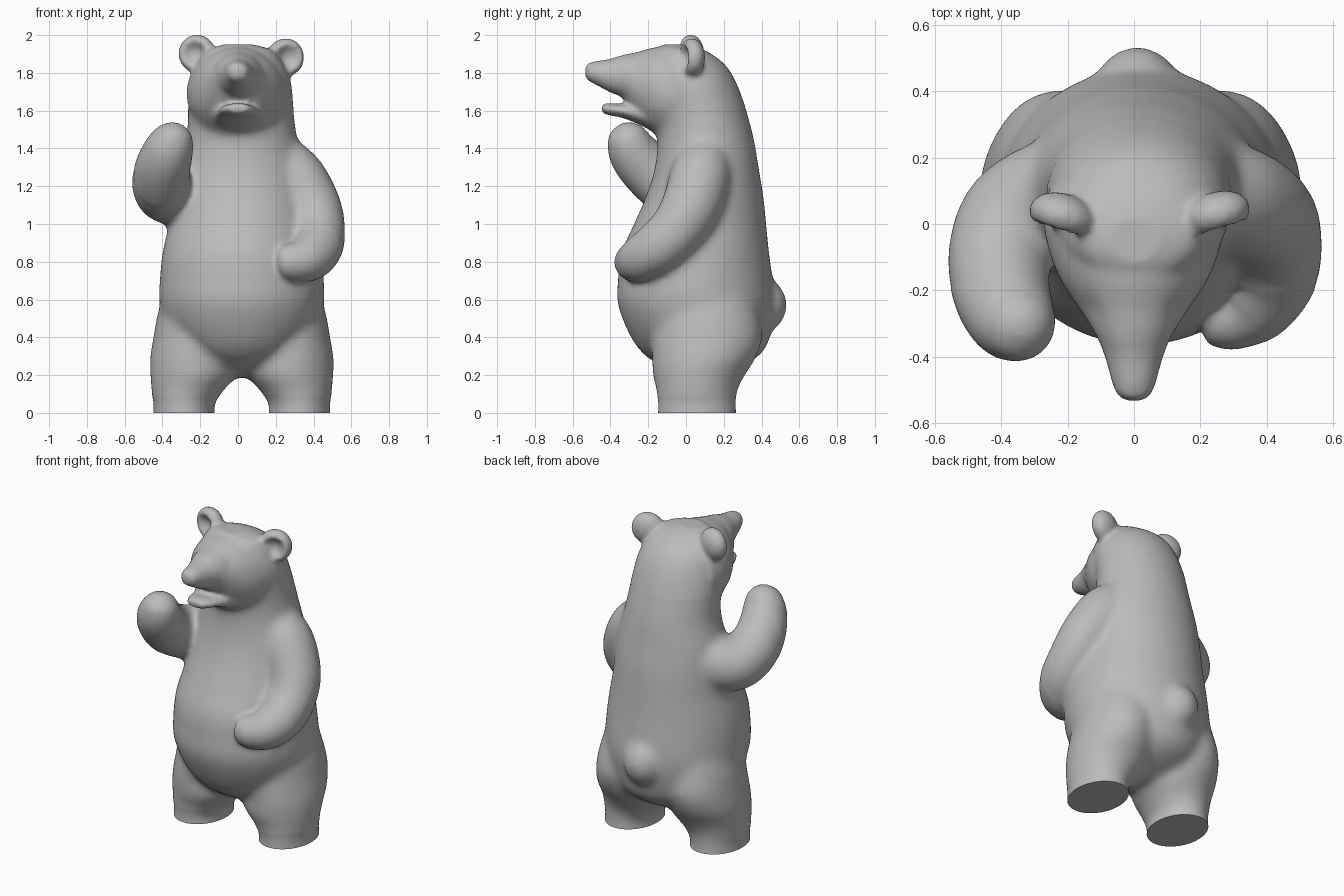
import bpy, bmesh, math
from mathutils import Vector, Matrix

old = bpy.data.objects.get("Cube")
if old:
    bpy.data.objects.remove(old, do_unlink=True)

bm = bmesh.new()
X, Y, Z = Vector((1, 0, 0)), Vector((0, 1, 0)), Vector((0, 0, 1))


def refine(rows, steps=6):
    """Smoothly interpolate between the given sections."""
    out = []
    for i in range(len(rows) - 1):
        a, b, c, d = (rows[min(max(i + k, 0), len(rows) - 1)] for k in (-1, 0, 1, 2))
        for s in range(steps):
            t = s / steps
            out.append([q + 0.5 * t * (r - p + t * (2 * p - 5 * q + 4 * r - w + t * (3 * (q - r) + w - p)))
                        for p, q, r, w in zip(a, b, c, d)])
    return out + [list(rows[-1])]


def loft(sections, sides=64):
    """Skin closed oval sections given as centre and two radius vectors."""
    rings = []
    for centre, u, v in sections:
        angles = [math.tau * k / sides for k in range(sides)]
        rings.append([bm.verts.new(centre + u * math.cos(a) + v * math.sin(a)) for a in angles])
    for low, high in zip(rings, rings[1:]):
        for k in range(sides):
            n = (k + 1) % sides
            bm.faces.new((low[k], low[n], high[n], high[k]))
    bm.faces.new(rings[0][::-1])
    bm.faces.new(rings[-1])


def upright(rows):
    """Sections of height, centre x, centre y, radius x, radius y."""
    loft([(Vector((x, y, z)), X * rx, Y * ry) for z, x, y, rx, ry in refine(rows)])


def forward(rows):
    """Sections of depth, centre height, radius x, radius z."""
    loft([(Vector((0, y, z)), X * rx, Z * rz) for y, z, rx, rz in refine(rows)])


def limb(rows):
    """Round tube along a path of x, y, z, radius."""
    rows = refine(rows)
    points = [Vector(r[:3]) for r in rows]
    side, sections = Vector((0.3, 1, 0.2)), []
    for i, p in enumerate(points):
        along = (points[min(i + 1, len(points) - 1)] - points[max(i - 1, 0)]).normalized()
        side = (side - along * side.dot(along)).normalized()
        sections.append((p, side * rows[i][3], along.cross(side) * rows[i][3]))
    loft(sections)


def ball(centre, size, turn=0.0, cupped=False):
    """Ellipsoid, with an optional hollow in its front face."""
    verts = bmesh.ops.create_uvsphere(bm, u_segments=32, v_segments=24, radius=1)["verts"]
    place = Matrix.Translation(centre) @ Matrix.Rotation(turn, 4, "Z") @ Matrix.Diagonal((*size, 1))
    for v in verts:
        r = math.hypot(v.co.x, v.co.z)
        if cupped and v.co.y < 0 and r < 0.7:
            v.co.y += 0.9 * (1 - (r / 0.7) ** 2)
        v.co = place @ v.co


# Torso, neck and back of the head
upright([
    (.19, .02, .07, .06, .08), (.26, .02, .085, .23, .24), (.34, .02, .085, .33, .335),
    (.45, .02, .07, .4, .385), (.58, .02, .055, .435, .415), (.70, .02, .05, .435, .41),
    (.85, .02, .05, .42, .39), (1.0, .02, .075, .385, .35), (1.15, .02, .1, .36, .31),
    (1.3, .02, .11, .335, .275), (1.45, .02, .105, .295, .255), (1.6, .015, .08, .28, .24),
    (1.75, .015, .03, .265, .235), (1.85, .01, 0, .228, .2), (1.92, .01, -.03, .17, .13),
    (1.95, 0, -.05, .08, .07)])

# Face and upper snout
forward([
    (.1, 1.7, .26, .22), (0, 1.69, .272, .255), (-.1, 1.695, .25, .248), (-.18, 1.71, .215, .222),
    (-.26, 1.735, .162, .175), (-.335, 1.78, .115, .115), (-.4, 1.785, .088, .09),
    (-.48, 1.8, .066, .062), (-.52, 1.805, .048, .045), (-.533, 1.805, .025, .025)])

# Lower jaw
forward([
    (-.12, 1.57, .16, .11), (-.25, 1.585, .13, .058), (-.34, 1.6, .105, .037),
    (-.4, 1.607, .085, .033), (-.445, 1.612, .055, .024)])

# Ears
ball((-.217, .025, 1.902), (.102, .068, .102), turn=-.3, cupped=True)
ball((.252, .03, 1.882), (.102, .068, .102), turn=.3, cupped=True)

# Legs and haunches, mirrored about the middle of the torso
leg = [
    (-.08, .325, .06, .17, .215), (.04, .325, .058, .162, .205), (.12, .307, .058, .192, .215),
    (.2, .275, .068, .23, .245), (.29, .275, .095, .232, .275), (.4, .27, .115, .218, .29),
    (.52, .262, .115, .205, .27), (.66, .24, .12, .18, .23), (.8, .22, .13, .13, .17)]
upright(leg)
upright([(z, .04 - x, y, rx, ry) for z, x, y, rx, ry in leg])

# Tail
ball((.01, .395, .57), (.135, .142, .15))

# Lowered left arm
limb([
    (.17, .1, 1.4, .12), (.29, .08, 1.26, .162), (.385, .03, 1.1, .159), (.42, -.04, .98, .149),
    (.42, -.14, .88, .139), (.37, -.23, .82, .125), (.31, -.27, .8, .108), (.26, -.28, .8, .097),
    (.22, -.28, .8, .075), (.2, -.28, .8, .03)])

# Raised right arm
limb([
    (-.16, .1, 1.22, .17), (-.28, .075, 1.17, .168), (-.37, .01, 1.16, .162), (-.405, -.1, 1.21, .158),
    (-.4, -.2, 1.29, .148), (-.375, -.27, 1.37, .136), (-.35, -.3, 1.44, .118),
    (-.335, -.307, 1.5, .085), (-.328, -.31, 1.535, .03)])

# Fuse all parts into one soft skin
mesh = bpy.data.meshes.new("bear_body")
bm.to_mesh(mesh)
bm.free()
body = bpy.data.objects.new("bear_body", mesh)
bpy.context.collection.objects.link(body)
bpy.ops.object.select_all(action="DESELECT")
bpy.context.view_layer.objects.active = body
body.select_set(True)
fuse = body.modifiers.new("fuse", "REMESH")
fuse.mode, fuse.voxel_size = "VOXEL", 0.013
soften = body.modifiers.new("soften", "SMOOTH")
soften.factor, soften.iterations = 0.5, 8
for name in ("fuse", "soften"):
    bpy.ops.object.modifier_apply(modifier=name)

# Blend the shoulders, haunches, tail and neck into the back
bm = bmesh.new()
bm.from_mesh(body.data)
blend = [v for v in bm.verts if v.co.y > -0.2 and 0.1 < v.co.z < 1.6]
for _ in range(24):
    bmesh.ops.smooth_vert(bm, verts=blend, factor=0.5, use_axis_x=True, use_axis_y=True, use_axis_z=True)

# Eye sockets and flat soles
bm.normal_update()
for v in bm.verts:
    gap = (Vector((abs(v.co.x), v.co.y, v.co.z)) - Vector((.11, -.25, 1.83))).length
    if gap < 0.12:
        v.co -= v.normal * 0.006 * math.exp(-(gap / 0.04) ** 2)
bmesh.ops.bisect_plane(bm, geom=bm.verts[:] + bm.edges[:] + bm.faces[:],
                       plane_co=(0, 0, 0), plane_no=(0, 0, -1), clear_outer=True)
bmesh.ops.holes_fill(bm, edges=[e for e in bm.edges if e.is_boundary], sides=0)
bmesh.ops.recalc_face_normals(bm, faces=bm.faces[:])
bm.to_mesh(body.data)
bm.free()
bpy.ops.object.shade_smooth_by_angle(angle=math.radians(45))

# Plain grey finish
grey = bpy.data.materials.new("plain_grey")
grey.use_nodes = True
grey.diffuse_color = (.5, .5, .5, 1)
grey.node_tree.nodes["Principled BSDF"].inputs["Base Color"].default_value = (.5, .5, .5, 1)
body.data.materials.clear()
body.data.materials.append(grey)
